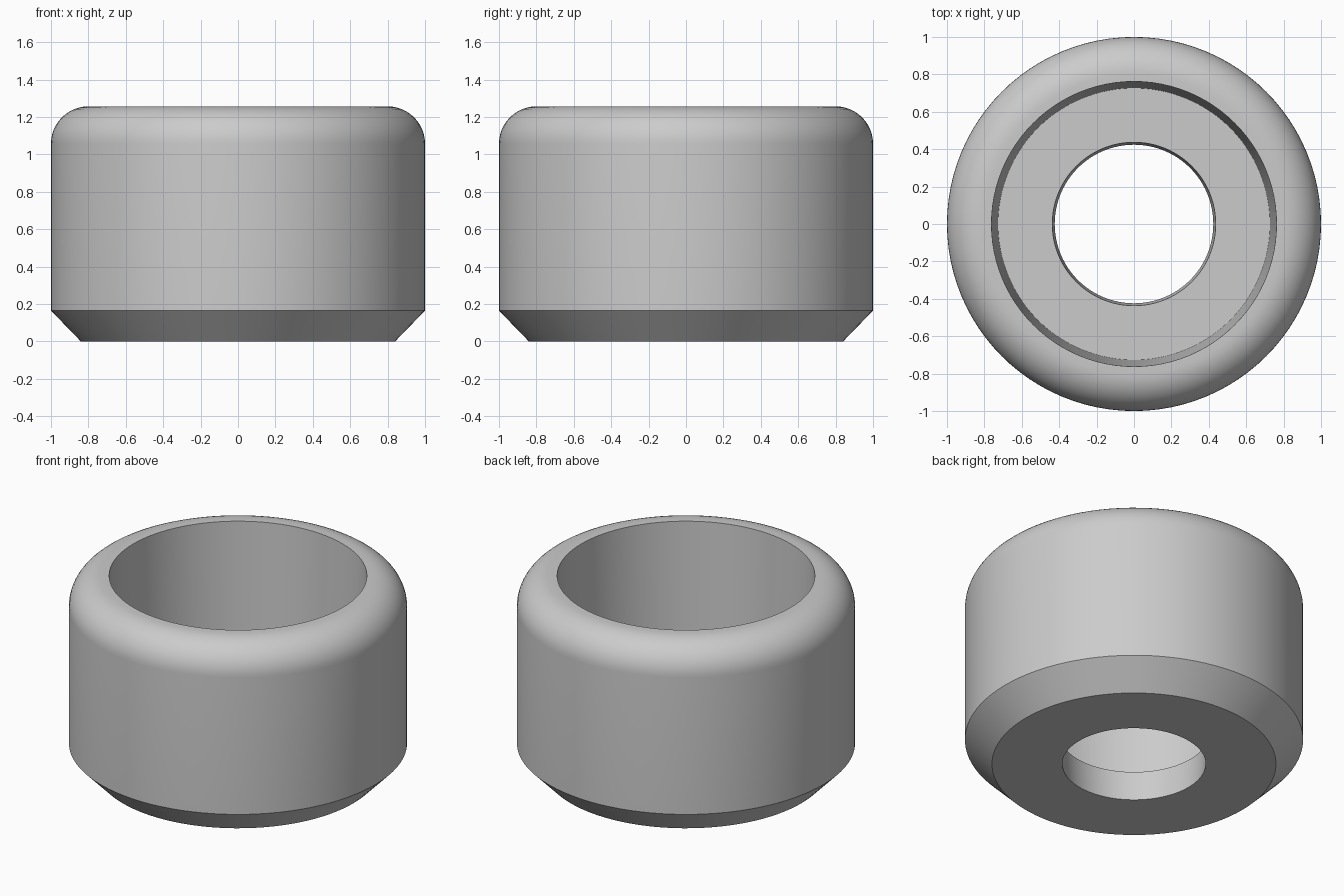
import bpy, bmesh
from math import sin, cos, pi, radians

SEGMENTS = 96

cube = bpy.data.objects.get("Cube")
if cube:
    bpy.data.objects.remove(cube, do_unlink=True)

# Plain grey material
grey = bpy.data.materials.new("plain_grey")
grey.use_nodes = True
colour = (0.6, 0.6, 0.6, 1)
grey.diffuse_color = colour
grey.node_tree.nodes["Principled BSDF"].inputs["Base Color"].default_value = colour

# Closed cross-section (radius, height): chamfered foot, rounded shoulder,
# tapered cavity, floor and tapered through hole
fillet = 0.2
height = 1.257
shoulder = [(1 - fillet + fillet * cos(a), height - fillet + fillet * sin(a))
            for a in (pi / 2 * i / 12 for i in range(13))]
profile = [(0.424, 0), (0.84, 0), (1, 0.165)] + shoulder + [
    (0.762, height), (0.727, 0.197), (0.437, 0.197)]

# Revolve the cross-section around the vertical axis
bm = bmesh.new()
rings = [[bm.verts.new((r * cos(2 * pi * k / SEGMENTS), r * sin(2 * pi * k / SEGMENTS), z))
          for k in range(SEGMENTS)] for r, z in profile]
for i, ring in enumerate(rings):
    above = rings[(i + 1) % len(rings)]
    for k in range(SEGMENTS):
        n = (k + 1) % SEGMENTS
        bm.faces.new((ring[k], ring[n], above[n], above[k]))
bmesh.ops.recalc_face_normals(bm, faces=bm.faces)

mesh = bpy.data.meshes.new("cup_body")
bm.to_mesh(mesh)
bm.free()
mesh.materials.append(grey)
body = bpy.data.objects.new("cup_body", mesh)
bpy.context.collection.objects.link(body)

# Smooth curves, crisp rims
bpy.ops.object.select_all(action="DESELECT")
body.select_set(True)
bpy.context.view_layer.objects.active = body
bpy.ops.object.shade_smooth_by_angle(angle=radians(30))
